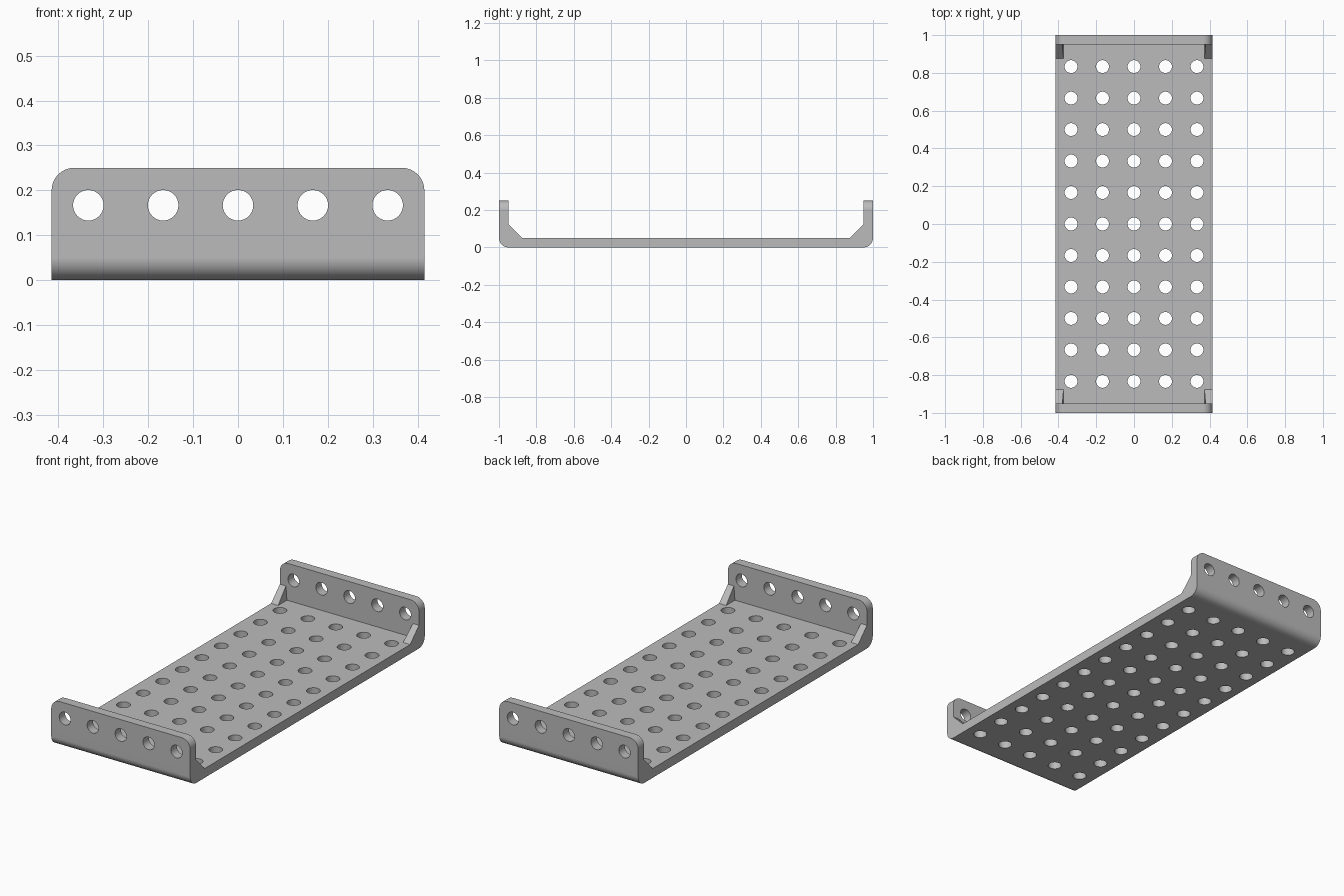
import bpy
import bmesh
from math import pi, sin, cos, radians
from mathutils import Matrix

if "Cube" in bpy.data.objects:
    bpy.data.objects.remove(bpy.data.objects["Cube"], do_unlink=True)

HALF_W, HALF_L, HEIGHT = 0.415, 1.0, 0.25
THICK, ROUND = 0.05, 0.05
PITCH, HOLE_R = 1 / 6, 0.034

grey = bpy.data.materials.new("plain grey")
grey.use_nodes = True
colour = (0.5, 0.5, 0.5, 1)
grey.diffuse_color = colour
grey.node_tree.nodes["Principled BSDF"].inputs["Base Color"].default_value = colour


def make_object(name, bm):
    bmesh.ops.recalc_face_normals(bm, faces=bm.faces)
    mesh = bpy.data.meshes.new(name)
    bm.to_mesh(mesh)
    bm.free()
    mesh.materials.append(grey)
    obj = bpy.data.objects.new(name, mesh)
    bpy.context.collection.objects.link(obj)
    return obj


def activate(obj):
    bpy.ops.object.select_all(action='DESELECT')
    obj.select_set(True)
    bpy.context.view_layer.objects.active = obj


# Channel: U-shaped side profile with rounded lower corners, extruded across
half = [(0, 0)]
for i in range(9):
    a = i / 8 * pi / 2
    half.append((HALF_L - ROUND + ROUND * sin(a), ROUND - ROUND * cos(a)))
half += [(HALF_L, HEIGHT), (HALF_L - THICK, HEIGHT), (HALF_L - THICK, THICK)]
profile = half[1:] + [(-y, z) for y, z in reversed(half[1:])]

bm = bmesh.new()
face = bm.faces.new([bm.verts.new((-HALF_W, y, z)) for y, z in profile])
grown = bmesh.ops.extrude_face_region(bm, geom=[face])
new_verts = [g for g in grown["geom"] if isinstance(g, bmesh.types.BMVert)]
bmesh.ops.translate(bm, verts=new_verts, vec=(2 * HALF_W, 0, 0))

# Round the upper corners of both end walls
corners = [e for e in bm.edges
           if all(v.co.z > HEIGHT - 0.001 for v in e.verts)
           and abs(e.verts[0].co.x - e.verts[1].co.x) < 0.001]
bmesh.ops.bevel(bm, geom=corners, offset=ROUND, segments=8, profile=0.5,
                affect='EDGES')
tray = make_object("perforated_channel", bm)

# Hole cutters: a grid through the floor, a row through both walls
bm = bmesh.new()


def add_hole(matrix, depth):
    bmesh.ops.create_cone(bm, cap_ends=True, segments=32, radius1=HOLE_R,
                          radius2=HOLE_R, depth=depth, matrix=matrix)


for col in range(-2, 3):
    x = col * PITCH
    for row in range(-5, 6):
        add_hole(Matrix.Translation((x, row * PITCH, THICK / 2)), 2 * THICK)
    add_hole(Matrix.Translation((x, 0, PITCH)) @ Matrix.Rotation(pi / 2, 4, 'X'),
             2.2 * HALF_L)
cutter = make_object("hole_cutter", bm)
cutter.hide_render = True

activate(tray)
cut = tray.modifiers.new("holes", 'BOOLEAN')
cut.operation = 'DIFFERENCE'
cut.solver = 'EXACT'
cut.object = cutter
bpy.ops.object.modifier_apply(modifier=cut.name)
bpy.data.objects.remove(cutter, do_unlink=True)
bpy.ops.object.shade_smooth_by_angle(angle=radians(30))
weighted = tray.modifiers.new("clean_normals", 'WEIGHTED_NORMAL')
weighted.keep_sharp = True


# Corner gussets: triangular braces, slightly thicker at the foot
def make_gusset(name, sx, sy):
    wall_y, toe_y = HALF_L - THICK, HALF_L - 0.125
    foot, tip = HALF_W - 0.042, HALF_W - 0.036
    bm = bmesh.new()
    outer = [bm.verts.new((sx * HALF_W, sy * y, z)) for y, z in
             ((wall_y, THICK), (toe_y, THICK), (wall_y, 0.125))]
    inner = [bm.verts.new((sx * x, sy * y, z)) for x, y, z in
             ((foot, wall_y, THICK), (foot, toe_y, THICK), (tip, wall_y, 0.125))]
    bm.faces.new(outer)
    bm.faces.new(inner)
    for i in range(3):
        j = (i + 1) % 3
        bm.faces.new((outer[i], outer[j], inner[j], inner[i]))
    make_object(name, bm)


for end, sy in (("front", -1), ("back", 1)):
    for side, sx in (("left", 1), ("right", -1)):
        make_gusset(f"{end}_{side}_gusset", sx, sy)
